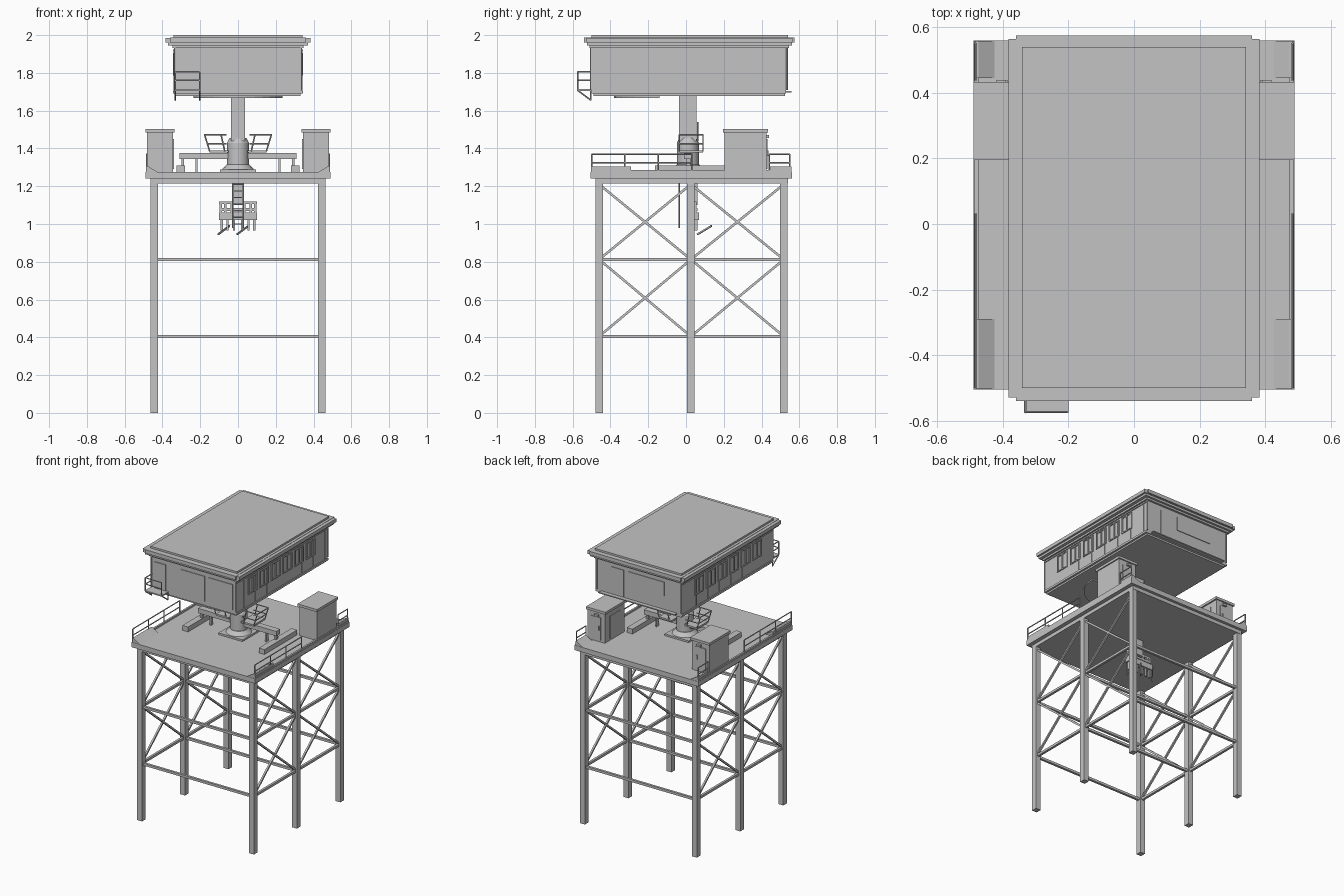
import bpy, bmesh, math
from mathutils import Vector

cube = bpy.data.objects.get("Cube")
if cube:
    bpy.data.objects.remove(cube, do_unlink=True)

grey = bpy.data.materials.new("plain_grey")
grey.use_nodes = True
colour = (0.55, 0.55, 0.55, 1)
grey.diffuse_color = colour
grey.node_tree.nodes["Principled BSDF"].inputs["Base Color"].default_value = colour


def finish(name, bm):
    bmesh.ops.recalc_face_normals(bm, faces=bm.faces)
    mesh = bpy.data.meshes.new(name)
    bm.to_mesh(mesh)
    bm.free()
    mesh.materials.append(grey)
    obj = bpy.data.objects.new(name, mesh)
    bpy.context.collection.objects.link(obj)
    return obj


def add_box(bm, x, y, z):
    verts = bmesh.ops.create_cube(bm, size=1)["verts"]
    for v in verts:
        for i, (a, b) in enumerate((x, y, z)):
            v.co[i] = (a + b) / 2 + v.co[i] * (b - a)


def boxes(name, specs, mirror=False):
    bm = bmesh.new()
    for x, y, z in specs:
        add_box(bm, x, y, z)
        if mirror:
            add_box(bm, (-x[1], -x[0]), y, z)
    return finish(name, bm)


def rods(name, pairs, r, sides=4, mirror=False):
    bm = bmesh.new()
    for a, b in pairs:
        for s in ((1, -1) if mirror else (1,)):
            p, q = (Vector((s * c[0], c[1], c[2])) for c in (a, b))
            d = q - p
            made = bmesh.ops.create_cone(bm, segments=sides, cap_ends=True, radius1=r,
                                         radius2=r, depth=d.length)["verts"]
            if sides == 4:
                for v in made:
                    v.co.xy = (v.co.x - v.co.y) * 0.707, (v.co.x + v.co.y) * 0.707
            turn = d.to_track_quat('Z', 'Y')
            for v in made:
                v.co = turn @ v.co + (p + q) / 2
    return finish(name, bm)


def prism(name, points, axis, a, b, mirror=False):
    """Extrude a closed outline along x, y or z."""
    bm = bmesh.new()
    for s in ((1, -1) if mirror else (1,)):
        verts = []
        for u, w in points:
            co = [u, w]
            co.insert(axis, a)
            verts.append(bm.verts.new((s * co[0], co[1], co[2])))
        face = bm.faces.new(verts)
        new = bmesh.ops.extrude_face_region(bm, geom=[face])["geom"]
        step = [0, 0, 0]
        step[axis] = (b - a) * (s if axis == 0 else 1)
        bmesh.ops.translate(bm, vec=step, verts=[v for v in new if isinstance(v, bmesh.types.BMVert)])
    return finish(name, bm)


def cylinder(name, r1, r2, z0, z1, sides, y=0.01):
    bm = bmesh.new()
    made = bmesh.ops.create_cone(bm, segments=sides, cap_ends=True, radius1=r1,
                                 radius2=r2, depth=z1 - z0)["verts"]
    bmesh.ops.translate(bm, vec=(0, y, (z0 + z1) / 2), verts=made)
    return finish(name, bm)


# Support legs with feet
leg_y = (-0.46, 0.026, 0.518)
boxes("legs", [((0.424, 0.462), (y - 0.02, y + 0.02), (0, 1.22)) for y in leg_y], True)

# Horizontal ties and diagonal bracing
levels = (0.405, 0.812, 1.21)
side_ties = [((0.443, leg_y[0], z), (0.443, leg_y[2], z)) for z in levels[:2]]
cross_ties = [((-0.443, y, z), (0.443, y, z)) for y in leg_y for z in levels[:2]]
rods("side_ties", side_ties, 0.012, mirror=True)
rods("cross_ties", cross_ties, 0.012)
braces = []
for y0, y1 in zip(leg_y, leg_y[1:]):
    for z0, z1 in zip(levels, levels[1:]):
        braces += [((0.443, y0, z0), (0.443, y1, z1)), ((0.443, y0, z1), (0.443, y1, z0))]
rods("diagonal_braces", braces, 0.009, mirror=True)

# Deck with edge curbs and corner ramps
boxes("deck_frame", [((-0.462, 0.462), (-0.48, 0.54), (1.215, 1.242))])
boxes("deck", [((-0.49, 0.49), (-0.505, 0.56), (1.24, 1.275))])
boxes("deck_curbs", [((0.475, 0.488), (-0.5, 0.558), (1.27, 1.287))], True)
ramp = [(0.42, 1.272), (0.475, 1.305), (0.485, 1.305), (0.485, 1.272)]
prism("front_ramps", ramp, 1, -0.503, -0.29, True)
prism("rear_ramps", ramp, 1, 0.445, 0.558, True)

# Deck railings
rail = []
for y0, y1, n in ((-0.5, 0.03, 4), (0.44, 0.55, 2)):
    rail += [((0.483, y0, z), (0.483, y1, z)) for z in (1.325, 1.37)]
    for i in range(n):
        y = y0 + (y1 - y0) * i / (n - 1)
        rail.append(((0.483, y, 1.27), (0.483, y, 1.37)))
rods("deck_railings", rail, 0.004, 6, True)

# Equipment cabinets with doors
boxes("cabinet_bodies", [((0.345, 0.482), (0.205, 0.425), (1.27, 1.487))], True)
boxes("cabinet_roofs", [((0.335, 0.49), (0.195, 0.433), (1.485, 1.503))], True)
boxes("cabinet_doors", [((0.375, 0.455), (0.425, 0.431), (1.29, 1.45)),
                        ((0.39, 0.42), (0.425, 0.44), (1.455, 1.47)),
                        ((0.385, 0.392), (0.43, 0.438), (1.36, 1.39)),
                        ((0.34, 0.345), (0.26, 0.37), (1.29, 1.45))], True)

# Pedestal and column
boxes("pedestal_plate", [((-0.095, 0.095), (-0.085, 0.105), (1.272, 1.288))])
cylinder("pedestal_ring", 0.085, 0.06, 1.288, 1.315, 16)
cylinder("column_base", 0.058, 0.058, 1.31, 1.43, 16)
cylinder("column_collar", 0.058, 0.045, 1.43, 1.455, 16)
boxes("column", [((-0.038, 0.038), (-0.036, 0.056), (1.44, 1.7))])
rods("column_pole", [((0.02, 0.062, 1.44), (0.02, 0.062, 1.54))], 0.005, 6)

# Track beams and cross arms beside the column
boxes("track_beams", [((0.28, 0.325), (-0.165, 0.205), (1.275, 1.31))], True)
boxes("cross_arms", [((0.05, 0.31), (-0.01, 0.035), (1.343, 1.377))], True)
boxes("arm_posts", [((0.285, 0.3), (0, 0.025), (1.3, 1.345)),
                    ((0.215, 0.225), (0, 0.025), (1.27, 1.345))], True)

# Flared work platform around the column
boxes("platform_floor", [((0.05, 0.15), (-0.035, 0.09), (1.378, 1.39))], True)
basket = []
for y in (-0.035, 0.09):
    basket += [((0.06, y, 1.473), (0.177, y, 1.473)), ((0.06, y, 1.425), (0.163, y, 1.425)),
               ((0.15, y, 1.385), (0.177, y, 1.473)), ((0.07, y, 1.385), (0.09, y, 1.473))]
for x, z in ((0.177, 1.473), (0.163, 1.425)):
    basket.append(((x, -0.035, z), (x, 0.09, z)))
rods("platform_railings", basket, 0.004, 6, True)

# Hanging ladder and tool head below the deck
ladder = [((s * 0.028, -0.036, 0.98), (s * 0.028, -0.036, 1.22)) for s in (-1, 1)]
ladder += [((-0.028, -0.036, 1 + i * 0.035), (0.028, -0.036, 1 + i * 0.035)) for i in range(7)]
rods("hanging_ladder", ladder, 0.0035, 6)
boxes("head_stem", [((-0.026, 0.026), (0.035, 0.06), (1.1, 1.22))])
boxes("head_box", [((-0.1, 0.1), (0.035, 0.07), (1.02, 1.06)),
                   ((-0.095, 0.095), (0.04, 0.06), (1.07, 1.085)),
                   ((-0.1, 0.1), (0.04, 0.055), (1.105, 1.12))])
boxes("head_posts", [((x, x + 0.014), (0.04, 0.055), (1.05, 1.12)) for x in (0.025, 0.06, 0.085)], True)
boxes("head_nozzles", [((x, x + 0.012), (0.045, 0.06), (0.965, 1.025)) for x in (0.015, 0.05, 0.08)], True)
rods("head_blades", [((x - 0.06, 0.06, 0.945), (x, 0.135, 0.99)) for x in (-0.045, 0.055)], 0.006)

# Control cabin body and floor
boxes("cabin_body", [((-0.338, 0.338), (-0.5, 0.53), (1.69, 1.95))])
boxes("cabin_floor", [((-0.33, 0.33), (-0.49, 0.525), (1.678, 1.69))])
boxes("cabin_sills", [((0.336, 0.344), (-0.5, 0.53), (1.69, 1.705)),
                      ((0.336, 0.344), (-0.5, 0.53), (1.915, 1.925))], True)
arc = [(0.235 * math.cos(i * math.pi / 16), -0.14 - 0.24 * math.sin(i * math.pi / 16)) for i in range(17)]
prism("cabin_under_tray", arc, 2, 1.668, 1.68)

# Layered roof with notched corners
boxes("cabin_roof", [((-0.348, 0.348), (-0.51, 0.545), (1.932, 1.95)),
                     ((-0.37, 0.37), (-0.525, 0.56), (1.945, 1.962)),
                     ((-0.383, 0.383), (-0.53, 0.565), (1.96, 1.985)),
                     ((-0.36, 0.36), (-0.54, 0.575), (1.961, 1.987)),
                     ((-0.342, 0.342), (-0.5, 0.54), (1.985, 2.0))])

# Paired side windows with raised frames
frames = []
for i in range(6):
    y = -0.37 + i * 0.131
    frames += [((0.337, 0.344), (y, y + 0.1), (z, z + 0.008)) for z in (1.785, 1.897)]
    frames += [((0.337, 0.344), (y + d, y + d + 0.008), (1.785, 1.905)) for d in (0, 0.046, 0.092)]
boxes("window_frames", frames, True)
boxes("side_panel_seams", [((0.337, 0.341), (-0.42 + i * 0.131, -0.415 + i * 0.131), (1.705, 1.915))
                           for i in range(8)], True)

# End wall panels
boxes("front_panels", [((x, x + 0.19), (-0.505, -0.499), (1.72, 1.9)) for x in (-0.1, 0.12)])
boxes("balcony_door", [((-0.31, -0.22), (-0.506, -0.499), (1.71, 1.9))])
boxes("rear_panels", [((-0.2, 0.08), (0.529, 0.535), (1.8, 1.9)),
                      ((0.12, 0.22), (0.529, 0.535), (1.71, 1.9))])
boxes("rear_ledge", [((-0.3, 0.3), (0.525, 0.558), (1.697, 1.704))])
rods("corner_pipes", [((0.335, y, 1.71), (0.335, y, 1.94)) for y in (-0.503, 0.534)], 0.005, 6, True)

# Front balcony with railing and sloped brackets
boxes("balcony_floor", [((-0.335, -0.2), (-0.576, -0.5), (1.705, 1.714))])
balcony = []
for z in (1.76, 1.805):
    balcony += [((-0.332, -0.574, z), (-0.203, -0.574, z)), ((-0.332, -0.574, z), (-0.332, -0.5, z))]
for x in (-0.332, -0.203):
    balcony += [((x, -0.574, 1.71), (x, -0.574, 1.805)), ((x, -0.574, 1.708), (x, -0.503, 1.655)),
                ((x, -0.503, 1.655), (x, -0.503, 1.71))]
rods("balcony_railing", balcony, 0.004, 6)

# Smooth the round pedestal parts
bpy.ops.object.select_all(action='DESELECT')
for name in ("pedestal_ring", "column_base", "column_collar"):
    obj = bpy.data.objects[name]
    obj.select_set(True)
    bpy.context.view_layer.objects.active = obj
bpy.ops.object.shade_smooth_by_angle()
